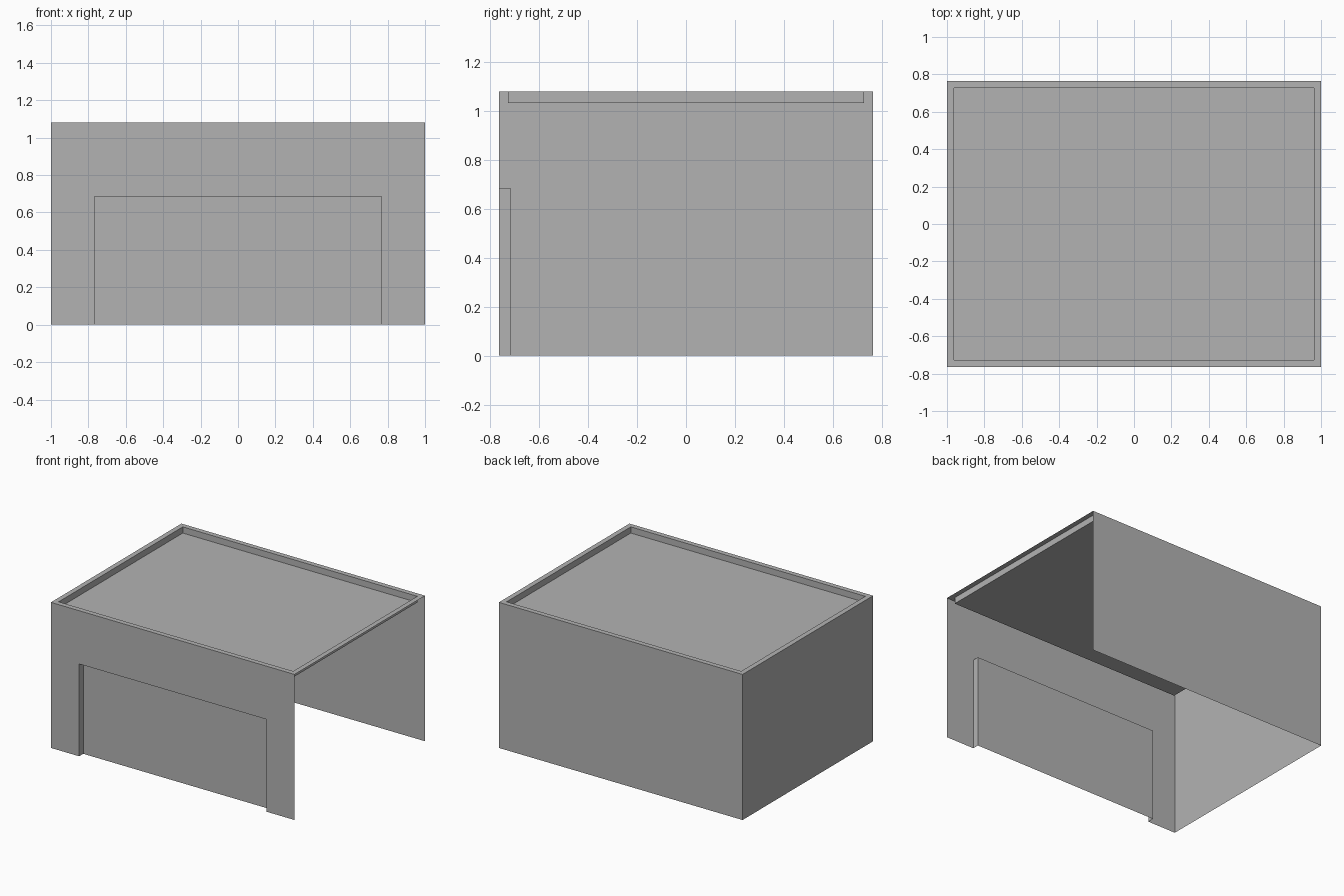
import bpy
import bmesh
from mathutils import Vector

if "Cube" in bpy.data.objects:
    bpy.data.objects.remove(bpy.data.objects["Cube"], do_unlink=True)

# Overall half sizes and height, door opening, rim
HX, HY, H = 1.0, 0.765, 1.08
DOOR_X, DOOR_H, DOOR_DEPTH = 0.768, 0.685, 0.048
RIM, RIM_DEPTH = 0.053, 0.046

grey = bpy.data.materials.new("plain grey")
grey.use_nodes = True
colour = (0.45, 0.45, 0.45, 1)
grey.diffuse_color = colour
grey.node_tree.nodes["Principled BSDF"].inputs["Base Color"].default_value = colour


def finish(name, bm):
    mesh = bpy.data.meshes.new(name)
    bm.to_mesh(mesh)
    bm.free()
    mesh.materials.append(grey)
    obj = bpy.data.objects.new(name, mesh)
    bpy.context.collection.objects.link(obj)
    return obj


def panel(name, points):
    """One flat sheet from an outline."""
    bm = bmesh.new()
    bm.faces.new([bm.verts.new(p) for p in points])
    return finish(name, bm)


def strip(name, path, sweep):
    """An open path swept along a vector into joined flat sheets."""
    bm = bmesh.new()
    near = [bm.verts.new(p) for p in path]
    far = [bm.verts.new(Vector(p) + Vector(sweep)) for p in path]
    for i in range(len(path) - 1):
        bm.faces.new((near[i], near[i + 1], far[i + 1], far[i]))
    return finish(name, bm)


# Back wall and closed side wall; the +x side and the floor stay open
strip("back_and_side_walls", [(HX, HY, 0), (-HX, HY, 0), (-HX, -HY, 0)], (0, 0, H))

# Front wall around the doorway
opening = [(DOOR_X, -HY, 0), (DOOR_X, -HY, DOOR_H),
           (-DOOR_X, -HY, DOOR_H), (-DOOR_X, -HY, 0)]
panel("front_wall", [(HX, -HY, 0), (HX, -HY, H), (-HX, -HY, H), (-HX, -HY, 0)]
      + opening[::-1])

# Doorway reveal and the set-back door
strip("door_reveal", opening, (0, DOOR_DEPTH, 0))
panel("door", [(x, y + DOOR_DEPTH, z) for x, y, z in opening])

# Roof sheet with a raised rim around a sunken deck
bm = bmesh.new()
deck = bm.faces.new([bm.verts.new((x * HX, y * HY, H))
                     for x, y in ((-1, -1), (1, -1), (1, 1), (-1, 1))])
bm.normal_update()
bmesh.ops.inset_individual(bm, faces=[deck], thickness=RIM, depth=0)
bm.normal_update()
bmesh.ops.inset_individual(bm, faces=[deck], thickness=0, depth=-RIM_DEPTH)
finish("roof", bm)
